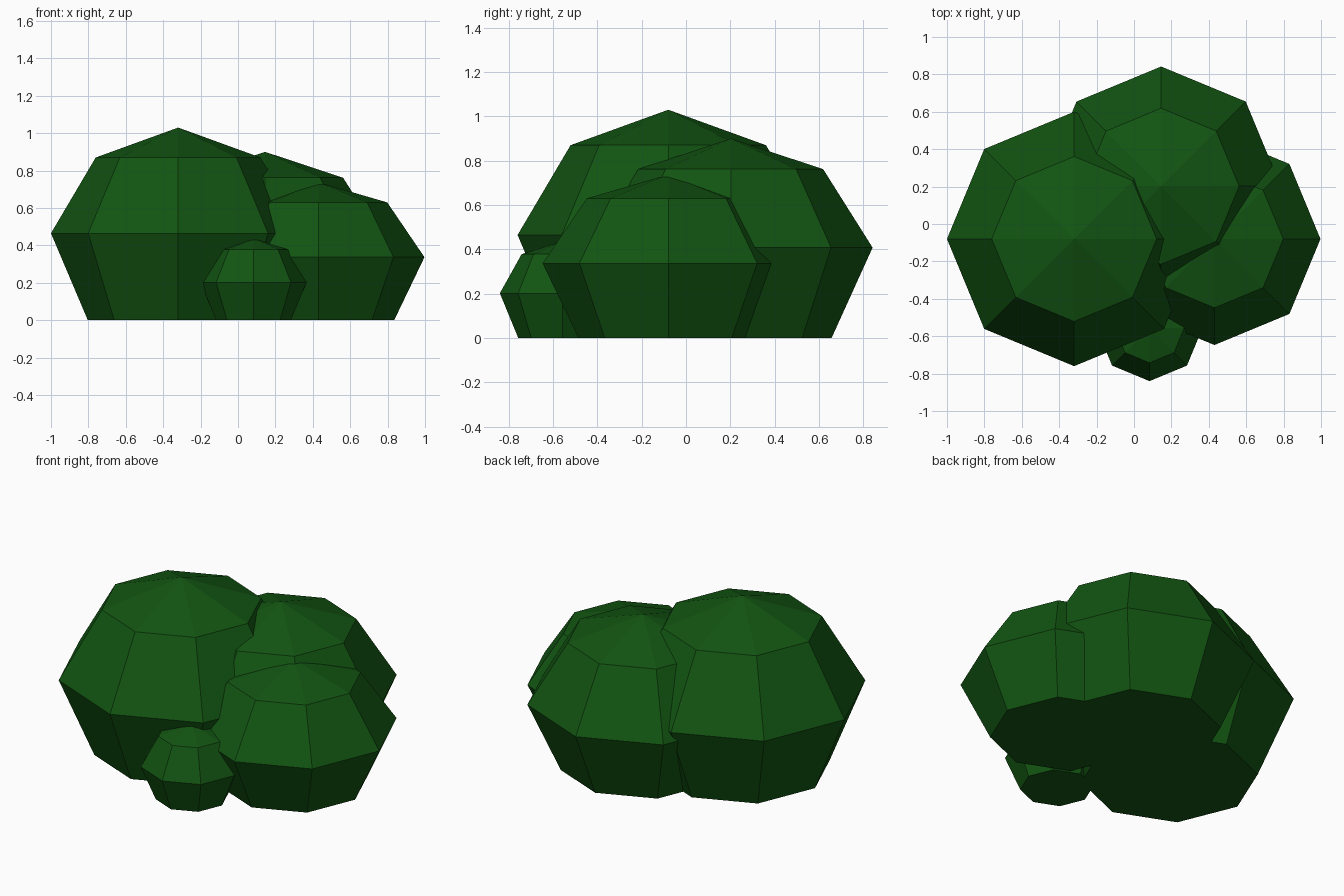
import bpy
import bmesh
from math import cos, sin, pi

default = bpy.data.objects.get("Cube")
if default:
    bpy.data.objects.remove(default, do_unlink=True)

# Single leaf colour
leaf = bpy.data.materials.new("leaf_green")
leaf.use_nodes = True
colour = (0.006, 0.09, 0.006, 1)
leaf.diffuse_color = colour
leaf.node_tree.nodes["Principled BSDF"].inputs["Base Color"].default_value = colour

SIDES = 8


def clump(name, x, y, profile, top):
    """Faceted dome: rings of (radius, height) closed by a flat base and an apex."""
    bm = bmesh.new()
    rings = []
    for radius, z in profile:
        angles = [2 * pi * i / SIDES for i in range(SIDES)]
        rings.append([bm.verts.new((radius * cos(a), radius * sin(a), z)) for a in angles])
    apex = bm.verts.new((0, 0, top))
    bm.faces.new(rings[0][::-1])
    for i in range(SIDES):
        j = (i + 1) % SIDES
        for low, high in zip(rings, rings[1:]):
            bm.faces.new((low[i], low[j], high[j], high[i]))
        bm.faces.new((rings[-1][i], rings[-1][j], apex))
    mesh = bpy.data.meshes.new(name)
    bm.to_mesh(mesh)
    bm.free()
    mesh.materials.append(leaf)
    obj = bpy.data.objects.new(name, mesh)
    obj.location = (x, y, 0)
    bpy.context.collection.objects.link(obj)


# Bush made of four overlapping clumps
clump("large_clump", -0.32, -0.08, [(0.483, 0), (0.68, 0.465), (0.441, 0.87)], 1.03)
clump("back_clump", 0.145, 0.202, [(0.455, 0), (0.64, 0.408), (0.417, 0.762)], 0.9)
clump("side_clump", 0.43, -0.08, [(0.405, 0), (0.567, 0.337), (0.368, 0.63)], 0.737)
clump("small_clump", 0.083, -0.557, [(0.2, 0), (0.283, 0.202), (0.185, 0.378)], 0.437)
